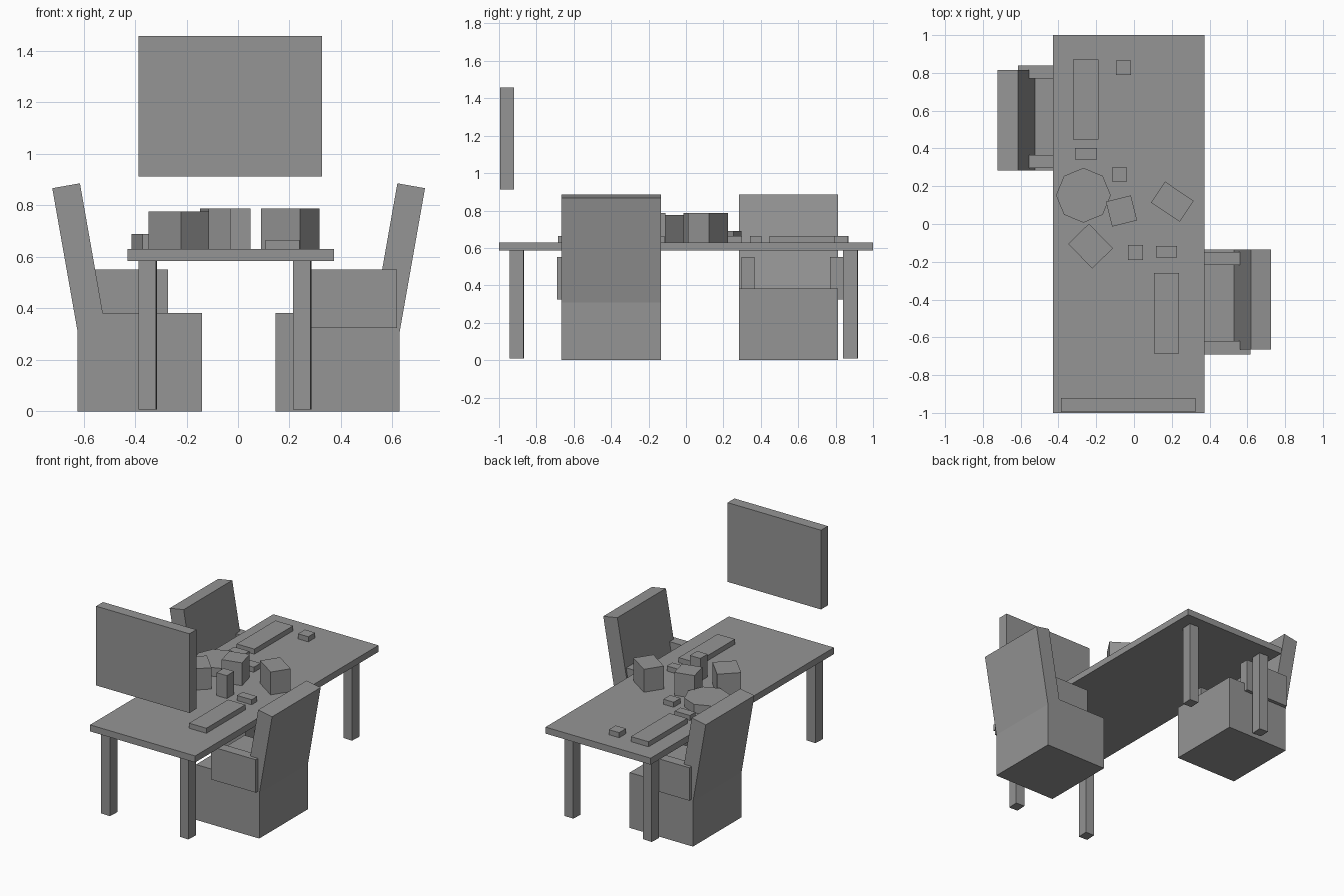
import bpy
import math
from mathutils import Matrix, Vector

cube = bpy.data.objects.get("Cube")
if cube:
    bpy.data.objects.remove(cube, do_unlink=True)

grey = bpy.data.materials.new("plain_grey")
grey.use_nodes = True
colour = (0.3, 0.3, 0.3, 1)
grey.diffuse_color = colour
grey.node_tree.nodes["Principled BSDF"].inputs["Base Color"].default_value = colour


def finish(name):
    ob = bpy.context.object
    ob.name = ob.data.name = name
    ob.data.materials.append(grey)
    return ob


def block(name, centre, size, turn=0.0, lean=0.0):
    """Box with a given centre and size, turned about z and leaned about y (degrees)."""
    bpy.ops.mesh.primitive_cube_add(size=1)
    ob = finish(name)
    ob.data.transform(Matrix.Diagonal((*size, 1)))
    ob.location = centre
    ob.rotation_euler = (0, math.radians(lean), math.radians(turn))
    return ob


def span(name, x, y, z):
    """Box between low and high limits on each axis."""
    limits = (x, y, z)
    return block(name, [(a + b) / 2 for a, b in limits], [b - a for a, b in limits])


# Table
TOP = 0.63
span("table_top", (-0.43, 0.373), (-1, 1), (0.585, TOP))
for side, x in (("right", -0.35), ("left", 0.25)):
    for end, y in (("front", -0.905), ("back", 0.88)):
        block(f"{end}_{side}_table_leg", (x, y, 0.298), (0.068, 0.076, 0.58), turn=-3)

# Hanging screen
span("screen", (-0.387, 0.326), (-0.995, -0.92), (0.912, 1.459))


# Armchairs, facing each other across the table
def chair(name, origin, turn):
    place = Matrix.Translation(origin) @ Matrix.Rotation(math.radians(turn), 4, "Z")
    lean = 10
    parts = [span(f"{name}_seat", (0.142, 0.625), (-0.265, 0.265), (0, 0.382))]
    for arm, y in (("near", -0.255), ("far", 0.218)):
        parts.append(span(f"{name}_{arm}_arm", (0.273, 0.615),
                          (y - 0.035, y + 0.035), (0.324, 0.551)))
    # Backrest hangs down from its top inner edge into the seat
    tilt = Matrix.Rotation(math.radians(lean), 3, "Y")
    thick, tall = 0.109, 0.6
    centre = Vector((0.616, 0, 0.886)) + tilt @ Vector((thick / 2, 0, -tall / 2))
    parts.append(block(f"{name}_backrest", centre, (thick, 0.53, tall), lean=lean))
    for ob in parts:
        ob.matrix_world = place @ ob.matrix_basis


chair("left_chair", (0.003, -0.4, 0), 0)
chair("right_chair", (0.002, 0.549, 0), 180)

# Low items lying on the table
LOW = TOP + 0.035
for name, x, y in (
    ("back_tray", (-0.323, -0.188), (0.447, 0.87)),
    ("front_tray", (0.106, 0.238), (-0.685, -0.26)),
    ("back_small_block", (-0.095, -0.016), (0.79, 0.865)),
    ("back_flat_block", (-0.312, -0.196), (0.341, 0.403)),
    ("middle_small_block", (-0.116, -0.037), (0.225, 0.3)),
    ("front_flat_block", (0.116, 0.228), (-0.177, -0.116)),
):
    span(name, x, y, (TOP, LOW))

# Taller boxes on the table
TALL = 0.788
span("tall_block", (-0.032, 0.048), (-0.19, -0.11), (TOP, TALL))
for name, x, y, size, turn, top in (
    ("left_box", 0.203, 0.118, (0.182, 0.134), -33.8, TALL),
    ("middle_box", -0.066, 0.069, (0.136, 0.136), 14, TALL),
    ("right_box", -0.23, -0.117, (0.182, 0.153), -45.7, 0.777),
):
    block(name, (x, y, (TOP + top) / 2), (*size, top - TOP), turn)

# Eight-sided dish
bpy.ops.mesh.primitive_cylinder_add(vertices=8, radius=0.145, depth=0.06,
                                    location=(-0.268, 0.152, TOP + 0.03))
finish("dish")
